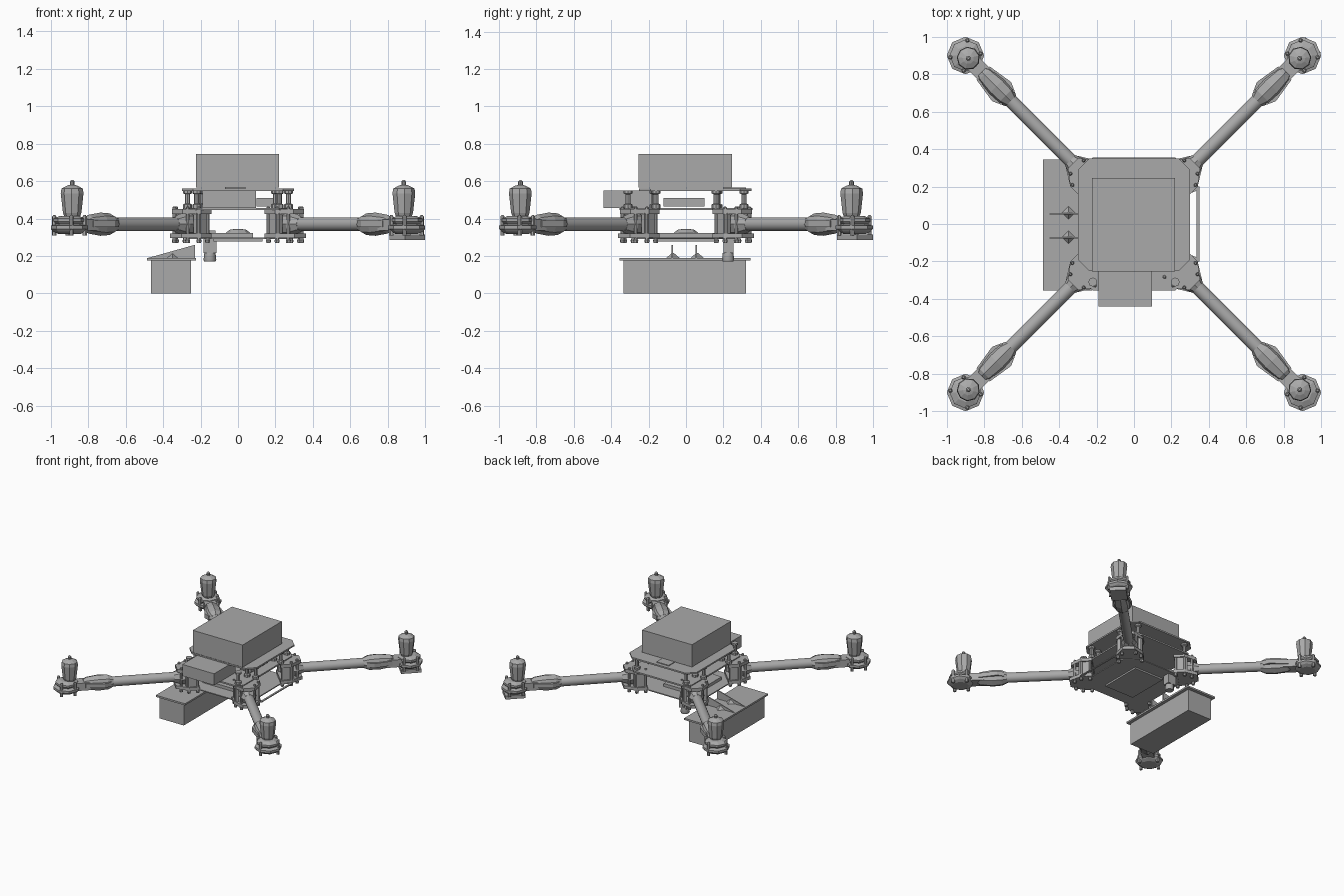
import bpy, bmesh, math
from mathutils import Matrix, Vector

cube = bpy.data.objects.get("Cube")
if cube:
    bpy.data.objects.remove(cube, do_unlink=True)

grey = bpy.data.materials.new("plain grey")
grey.use_nodes = True
colour = (0.4, 0.4, 0.4, 1)
grey.diffuse_color = colour
grey.node_tree.nodes["Principled BSDF"].inputs["Base Color"].default_value = colour


def finish(name, bm, matrix=Matrix(), smooth=False):
    bmesh.ops.recalc_face_normals(bm, faces=bm.faces)
    mesh = bpy.data.meshes.new(name)
    bm.to_mesh(mesh)
    bm.free()
    mesh.materials.append(grey)
    ob = bpy.data.objects.new(name, mesh)
    ob.matrix_world = matrix
    bpy.context.collection.objects.link(ob)
    if smooth:
        bpy.ops.object.select_all(action='DESELECT')
        ob.select_set(True)
        bpy.context.view_layer.objects.active = ob
        bpy.ops.object.shade_smooth_by_angle(angle=math.radians(40))
    return ob


def box(name, x, y, z, matrix=Matrix()):
    bm = bmesh.new()
    bmesh.ops.create_cube(bm, size=1)
    for v in bm.verts:
        v.co = Vector([(r[0] + r[1]) / 2 + c * (r[1] - r[0]) for r, c in zip((x, y, z), v.co)])
    return finish(name, bm, matrix)


def prism(name, points, depth, matrix=Matrix()):
    """Outline in the local xy plane, extruded along local z."""
    bm = bmesh.new()
    face = bm.faces.new([bm.verts.new((x, y, 0)) for x, y in points])
    out = bmesh.ops.extrude_face_region(bm, geom=[face])
    moved = [g for g in out["geom"] if isinstance(g, bmesh.types.BMVert)]
    bmesh.ops.translate(bm, verts=moved, vec=(0, 0, depth))
    return finish(name, bm, matrix)


def lathe(name, profile, sides, matrix=Matrix(), smooth=False):
    """Stack of rings given as (radius, height), capped at both ends."""
    bm = bmesh.new()
    rings = []
    for r, z in profile:
        angles = [math.tau * i / sides for i in range(sides)]
        rings.append([bm.verts.new((r * math.cos(a), r * math.sin(a), z)) for a in angles])
    for low, high in zip(rings, rings[1:]):
        for i in range(sides):
            j = (i + 1) % sides
            bm.faces.new((low[i], low[j], high[j], high[i]))
    bm.faces.new(rings[0])
    bm.faces.new(rings[-1])
    return finish(name, bm, matrix, smooth)


def chamfered(x, y, c):
    return [(x - c, -y), (x, c - y), (x, y - c), (x - c, y),
            (c - x, y), (-x, y - c), (-x, c - y), (c - x, -y)]


def at(x, y, z):
    return Matrix.Translation((x, y, z))


# Battery and the stacked deck plates
box("battery", (-.225, .22), (-.255, .245), (.565, .745))
prism("top_plate", chamfered(.3, .3, .06), .012, at(0, .05, .548))
prism("middle_plate", chamfered(.27, .355, .05), .012, at(0, 0, .445))
prism("bottom_plate", chamfered(.28, .28, .1), .008, at(0, 0, .29))
box("front_box", (-.19, .095), (-.44, -.17), (.457, .55))
box("receiver_box", (.1, .2), (-.12, .1), (.465, .51))
box("power_board", (-.2, .08), (-.17, .17), (.298, .322))
lathe("board_cap", [(.07, .32), (.045, .34), (.015, .345)], 8)
box("under_tray", (-.13, .13), (-.17, .17), (.277, .29))
box("back_antenna", (-.07, .04), (.2, .32), (.56, .566))

# Thin side rail around the open edge
box("side_rail", (.335, .35), (-.2, .2), (.293, .3))
for s in (-1, 1):
    foot = Matrix.Translation((.335, s * .19, .293)) @ Matrix.Rotation(s * .35, 4, 'Z')
    box("rail_end", (-.08, .01), (-.012, .012), (0, .007), foot)

# Deck spacers
for sx in (-1, 1):
    for sy in (-1, 1):
        for px, py in ((.2, .17), (.27, .16), (.22, .31)):
            lathe("deck_spacer", [(.024, .455), (.024, .475), (.014, .48), (.014, .53),
                                  (.024, .535), (.024, .55)], 8, at(sx * px, sy * py, 0))

# Hanging side payload with lid and fins
box("payload_box", (-.465, -.25), (-.335, .32), (0, .176))
box("payload_lid", (-.485, -.225), (-.355, .345), (.176, .19))
upright = Matrix.Rotation(math.pi / 2, 4, 'X')
for y in (-.07, .06):
    prism("payload_fin", [(-.48, .19), (-.23, .19), (-.23, .26)], .008, at(0, y, 0) @ upright)
    lathe("fin_foot", [(.035, .19), (.006, .215)], 4, at(-.35, y, 0))

# Small camera under the deck
box("camera_body", (-.185, -.115), (.2, .255), (.215, .295))
box("camera_mount", (-.2, -.12), (.19, .25), (.295, .335))
lathe("camera_lens", [(.03, .17), (.034, .18), (.03, .215)], 10, at(-.15, .225, 0), True)

# Four arms, each built along its own outward axis
for k in range(4):
    turn = Matrix.Rotation(math.radians(45 + 90 * k), 4, 'Z')
    lean = Matrix.Rotation(math.pi / 2, 4, 'Y')
    lathe("arm_tube", [(.037, .32), (.037, 1.02)], 20, turn @ at(0, 0, .37) @ lean, True)

    # Root clamp between the plates
    prism("clamp_base", [(.3, -.1), (.38, -.1), (.47, -.045), (.47, .045), (.38, .1), (.3, .1)],
          .025, turn @ at(0, 0, .295))
    prism("clamp_cap", [(.3, -.1), (.38, -.1), (.46, -.04), (.46, .04), (.38, .1), (.3, .1)],
          .025, turn @ at(0, 0, .425))
    lathe("clamp_collar", [(.05, .33), (.062, .37), (.062, .42), (.04, .48)], 8,
          turn @ at(0, 0, .37) @ lean)
    for s in (-1, 1):
        box("clamp_cheek", (.31, .4), (s * .075 - .012, s * .075 + .012), (.31, .43), turn)
        for r in (.315, .38, .43):
            w = .085 if r < .4 else .05
            lathe("clamp_screw", [(.012, .27), (.014, .285), (.01, .29), (.01, .46), (.005, .465)],
                  6, turn @ at(r, s * w, 0))

    # Folding joint near the arm tip
    lathe("joint_sleeve", [(.04, .93), (.058, .97), (.062, 1.04), (.05, 1.13), (.035, 1.15)],
          8, turn @ at(0, 0, .37) @ lean)
    prism("joint_wing", [(.95, -.05), (1.0, -.072), (1.14, -.05), (1.14, .05), (1.0, .072),
                         (.95, .05)], .035, turn @ at(0, 0, .355))
    box("joint_link", (1.1, 1.22), (-.045, .045), (.335, .395), turn)

    # Motor seat, motor and shaft
    tip = turn @ at(.9 * math.sqrt(2), 0, 0)
    lathe("motor_seat", [(.06, .318), (.085, .33), (.1, .345), (.1, .362), (.07, .37)], 8, tip)
    lathe("motor_collar", [(.07, .37), (.085, .385), (.085, .4), (.05, .415)], 8, tip)
    for s in (-1, 1):
        for r in (-.05, .05):
            lathe("seat_screw", [(.012, .31), (.012, .41), (.006, .418)], 6, tip @ at(r, s * .065, 0))
    hub = turn @ at(.885 * math.sqrt(2), 0, 0)
    lathe("motor", [(.042, .41), (.05, .43), (.062, .535), (.058, .56), (.03, .575), (.013, .58),
                    (.013, .597), (.006, .605)], 9, hub)
    if k == 0:
        box("hanging_bracket", (-.07, .08), (-.06, .06), (.285, .315), tip)
